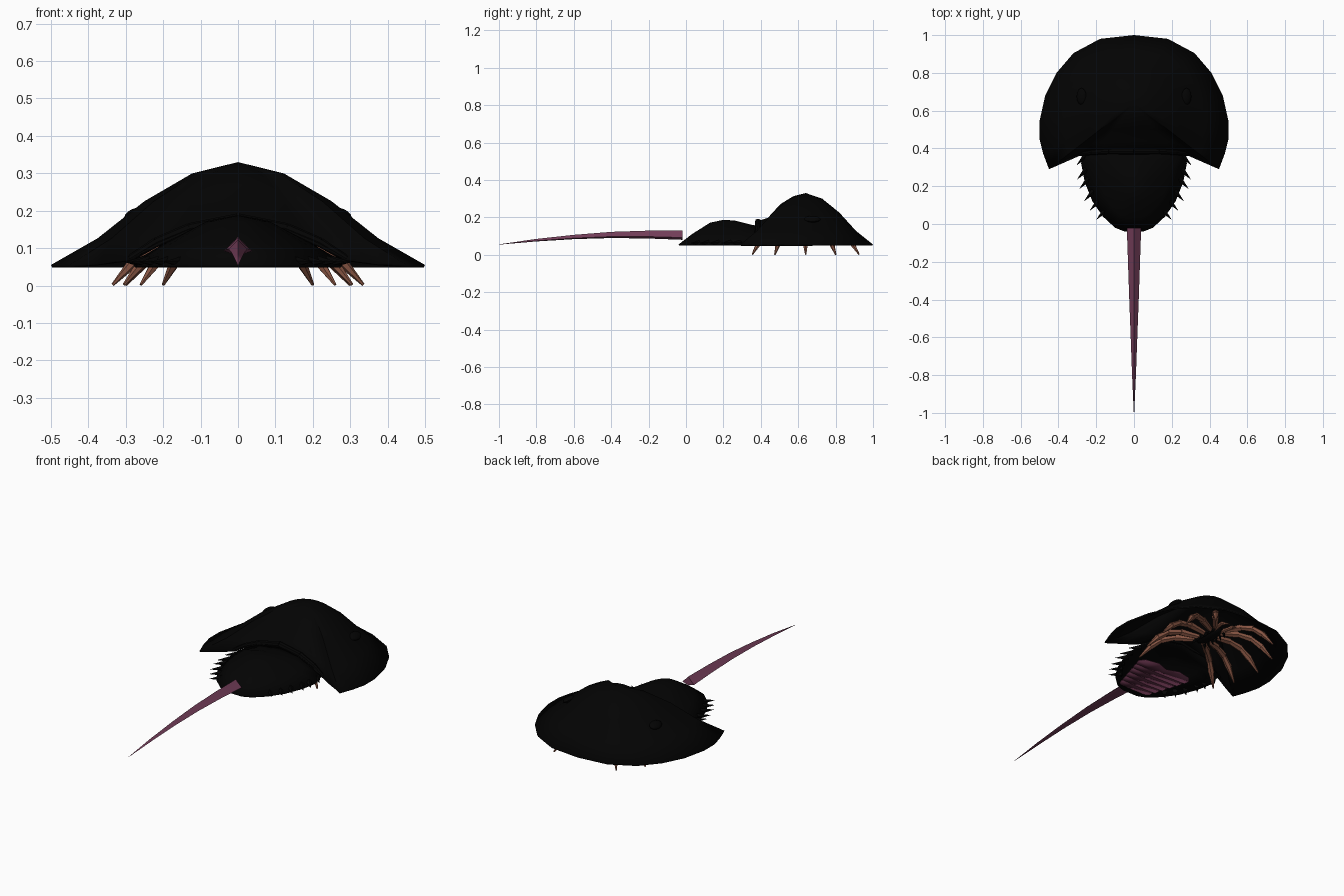
import bpy, bmesh, math
from mathutils import Vector, Matrix

cube = bpy.data.objects.get("Cube")
if cube:
    bpy.data.objects.remove(cube, do_unlink=True)


def material(name, rgb):
    m = bpy.data.materials.new(name)
    m.use_nodes = True
    m.diffuse_color = (*rgb, 1)
    bsdf = m.node_tree.nodes["Principled BSDF"]
    bsdf.inputs["Base Color"].default_value = (*rgb, 1)
    bsdf.inputs["Roughness"].default_value = 0.7
    return m


black = material("shell black", (0.001, 0.001, 0.001))
plum = material("tail plum", (0.18, 0.05, 0.105))
dark_plum = material("gill plum", (0.12, 0.03, 0.065))
brown = material("leg brown", (0.24, 0.09, 0.055))


def finish(name, bm, mat, mirror=False, thickness=0, angle=40):
    mesh = bpy.data.meshes.new(name)
    bm.to_mesh(mesh)
    bm.free()
    ob = bpy.data.objects.new(name, mesh)
    bpy.context.collection.objects.link(ob)
    mesh.materials.append(mat)
    bpy.ops.object.select_all(action="DESELECT")
    ob.select_set(True)
    bpy.context.view_layer.objects.active = ob
    bpy.ops.object.shade_smooth_by_angle(angle=math.radians(angle))
    if thickness:
        s = ob.modifiers.new("thickness", "SOLIDIFY")
        s.thickness = thickness
        s.offset = -1
    if mirror:
        ob.modifiers.new("mirror", "MIRROR")
    return ob


floor = 0.055


def dome(name, centre, half, profile):
    """Hollow shell: scaled copies of a symmetric rim rise to a central peak.
    Where the rim is raised, the outer rings sag into a shelf."""
    rim = [Vector(p) for p in half]
    rim += [Vector((-p.x, p.y, p.z)) for p in rim[-2:0:-1]]
    peak = Vector(centre)
    bm = bmesh.new()
    top = bm.verts.new(peak)
    prev = None
    n = len(rim)
    for t, f in profile:
        ring = []
        for p in rim:
            sag = 1 - 15 * (p.z - floor) * max(0, t - 0.5)
            q = peak.lerp(p, t)
            q.z = p.z + (peak.z - p.z) * f * sag
            ring.append(bm.verts.new(q))
        for i in range(n):
            j = (i + 1) % n
            if prev:
                bm.faces.new((prev[j], prev[i], ring[i], ring[j]))
            else:
                bm.faces.new((top, ring[i], ring[j]))
        prev = ring
    bm.normal_update()
    if sum(f.normal.z for f in bm.faces) < 0:
        bmesh.ops.reverse_faces(bm, faces=bm.faces)
    return finish(name, bm, black, thickness=0.008, angle=60)


def cone(bm, a, b, r1, r2, sides=6):
    a, b = Vector(a), Vector(b)
    d = b - a
    m = Matrix.Translation((a + b) / 2) @ d.to_track_quat("Z", "Y").to_matrix().to_4x4()
    bmesh.ops.create_cone(bm, cap_ends=True, segments=sides, radius1=r1, radius2=r2,
                          depth=d.length, matrix=m)


def ball(bm, centre, size, tilt=0):
    m = (Matrix.Translation(centre) @ Matrix.Rotation(tilt, 4, "Y")
         @ Matrix.Diagonal((*size, 1)))
    bmesh.ops.create_uvsphere(bm, u_segments=12, v_segments=8, radius=1, matrix=m)


# Head shield, with its rear edge arched over the abdomen
head_rim = [(0, 1), (0.18, 0.98), (0.32, 0.905), (0.41, 0.8), (0.47, 0.68),
            (0.5, 0.545), (0.5, 0.45), (0.48, 0.37), (0.45, 0.29)]
head_rim = [(x, y, floor) for x, y in head_rim]
head_rim += [(0.37, 0.325, 0.058), (0.29, 0.36, 0.07), (0.22, 0.365, 0.11),
             (0.13, 0.37, 0.15), (0, 0.37, 0.175)]
dome("head_shield", (0, 0.64, 0.33), head_rim,
     [(0.245, 0.89), (0.5, 0.62), (0.75, 0.26), (1, 0)])

# Raised lip along the rear edge of the head
bm = bmesh.new()
lip = [((0, 0.385, 0.176), 0.017), ((0.13, 0.385, 0.152), 0.015),
       ((0.22, 0.38, 0.115), 0.013), ((0.29, 0.37, 0.072), 0.009)]
for (a, r1), (b, r2) in zip(lip, lip[1:]):
    cone(bm, a, b, r1, r2, 8)
finish("rear_lip", bm, black, mirror=True)

# Abdomen shield, its front edge tucked under the lip
abdomen_rim = [(0, 0.41, 0.15), (0.15, 0.41, 0.13), (0.27, 0.39, 0.07)]
abdomen_rim += [(x, y, floor) for x, y in [(0.28, 0.32), (0.26, 0.22), (0.22, 0.12),
                                           (0.165, 0.04), (0.1, -0.02), (0.05, -0.04), (0, -0.04)]]
dome("abdomen_shield", (0, 0.2, 0.187), abdomen_rim, [(0.3, 0.88), (0.7, 0.42), (1, 0)])

# Eyes
bm = bmesh.new()
ball(bm, (0.278, 0.675, 0.19), (0.028, 0.045, 0.015), math.radians(25))
finish("eyes", bm, black, mirror=True)

# Edge spines of the abdomen
bm = bmesh.new()
back = Vector((0.68, -0.73, 0))
for x, y in [(0.305, 0.31), (0.302, 0.235), (0.29, 0.185), (0.265, 0.12), (0.235, 0.07), (0.2, 0.022)]:
    tip = Vector((x, y, floor + 0.008))
    cone(bm, tip - back * 0.075, tip, 0.016, 0, 5)
finish("edge_spines", bm, black, mirror=True)

# Tail: tapering ridged spike
section = [(0, 0.025), (-0.018, 0.006), (-0.038, -0.013), (0, -0.025),
           (0.038, -0.013), (0.018, 0.006)]
bm = bmesh.new()
prev = None
for y, z, s in [(-0.02, 0.105, 1), (-0.2, 0.108, 0.84), (-0.4, 0.106, 0.66), (-0.6, 0.095, 0.46),
                (-0.8, 0.078, 0.27), (-1, 0.055, 0.03)]:
    ring = [bm.verts.new((u * s, y, z + v * s)) for u, v in section]
    if prev:
        for i in range(len(ring)):
            j = (i + 1) % len(ring)
            bm.faces.new((prev[i], prev[j], ring[j], ring[i]))
    else:
        bm.faces.new(ring)
    prev = ring
bm.faces.new(prev[::-1])
bmesh.ops.recalc_face_normals(bm, faces=bm.faces)
finish("tail_spike", bm, plum, angle=85)

# Five pairs of jointed legs
bm = bmesh.new()
for x, y in [(0.2, 0.925), (0.3, 0.8), (0.335, 0.64), (0.305, 0.475), (0.26, 0.355)]:
    tip = Vector((x, y, 0.002))
    hip = Vector((0.03, 0.63 + (y - 0.64) * 0.3, 0.115))
    joints = [hip]
    for t, z in [(0.35, 0.125), (0.6, 0.11), (0.8, 0.068), (1, 0.002)]:
        p = hip.lerp(tip, t)
        p.z = z
        joints.append(p)
    for k, (r1, r2) in enumerate([(0.014, 0.02), (0.015, 0.019), (0.014, 0.018), (0.016, 0.004)]):
        cone(bm, joints[k], joints[k + 1], r1, r2)
# Small front feelers
cone(bm, (0.02, 0.7, 0.11), (0.035, 0.78, 0.11), 0.008, 0.011)
cone(bm, (0.035, 0.78, 0.11), (0.025, 0.83, 0.085), 0.01, 0.002)
finish("legs", bm, brown, mirror=True)

# Bristly mouth between the legs
bm = bmesh.new()
ball(bm, (0, 0.63, 0.115), (0.04, 0.1, 0.025))
for k in range(6):
    y = 0.55 + k * 0.032
    for side in (-1, 1):
        cone(bm, (side * 0.03, y, 0.11), (side * 0.05, y - 0.01, 0.08), 0.011, 0, 5)
finish("mouth", bm, black)

# Overlapping gill leaves, nearly level with the abdomen rim
bm = bmesh.new()
for k in range(6):
    y, w = 0.27 - k * 0.045, 0.178 - k * 0.014
    leaf = [(0, y, 0.06), (w * 0.4, y + 0.025, 0.06), (w * 0.85, y + 0.01, 0.06),
            (w, y - 0.02, 0.059), (w * 0.95, y - 0.052, 0.057), (0, y - 0.056, 0.057)]
    bm.faces.new([bm.verts.new(p) for p in leaf])
bm.normal_update()
bmesh.ops.reverse_faces(bm, faces=[f for f in bm.faces if f.normal.z > 0])
finish("gill_leaves", bm, dark_plum, mirror=True, thickness=0.003)
